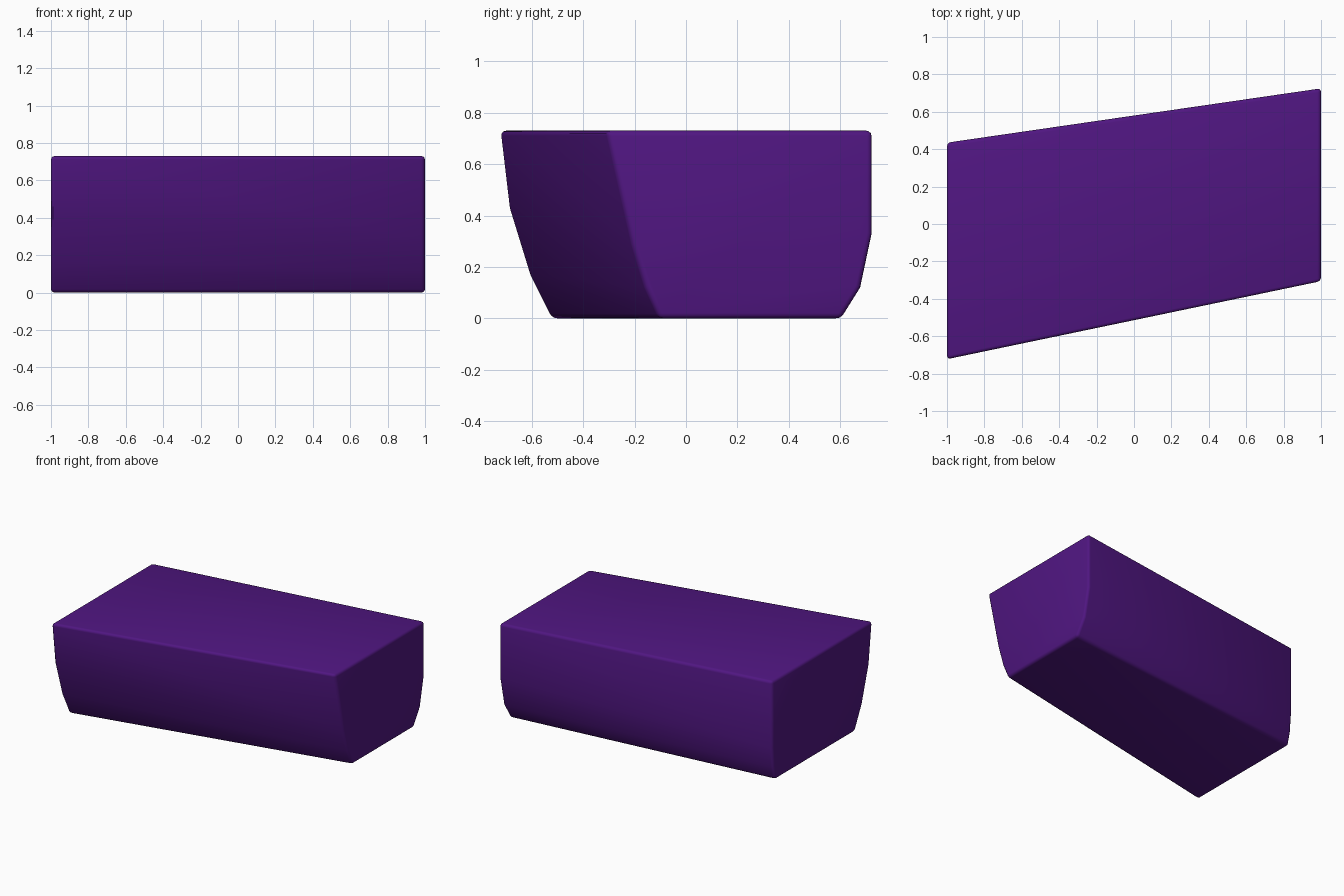
import bpy, bmesh, math

if "Cube" in bpy.data.objects:
    bpy.data.objects.remove(bpy.data.objects["Cube"])

# End profiles (y, z), running front top -> front bottom -> back bottom -> back top
left_end = [(-0.725, 0.73), (-0.69, 0.43), (-0.61, 0.17), (-0.525, 0.0),
            (0.395, 0.0), (0.42, 0.10), (0.432, 0.24), (0.435, 0.73)]
right_end = [(-0.31, 0.73), (-0.21, 0.285), (-0.16, 0.12), (-0.105, 0.0),
             (0.605, 0.0), (0.68, 0.12), (0.725, 0.33), (0.725, 0.73)]

# Skewed block lofted between the two ends
bm = bmesh.new()
a = [bm.verts.new((-1, y, z)) for y, z in left_end]
b = [bm.verts.new((1, y, z)) for y, z in right_end]
bm.faces.new(a)
bm.faces.new(b)
for i in range(len(a)):
    j = (i + 1) % len(a)
    bm.faces.new((a[i], a[j], b[j], b[i]))
bmesh.ops.recalc_face_normals(bm, faces=bm.faces)

# Soft rim on the sharp edges
sharp = [e for e in bm.edges if e.calc_face_angle() > math.radians(40)]
bmesh.ops.bevel(bm, geom=sharp, offset=0.02, segments=3, profile=0.5,
                affect='EDGES', clamp_overlap=True)
bmesh.ops.recalc_face_normals(bm, faces=bm.faces)
mesh = bpy.data.meshes.new("skewed_block")
bm.to_mesh(mesh)
bm.free()
block = bpy.data.objects.new("skewed_block", mesh)
bpy.context.collection.objects.link(block)

# Purple material
mat = bpy.data.materials.new("purple")
mat.diffuse_color = (0.08, 0.008, 0.22, 1)
mat.use_nodes = True
mat.node_tree.nodes["Principled BSDF"].inputs["Base Color"].default_value = mat.diffuse_color
mesh.materials.append(mat)

bpy.context.view_layer.objects.active = block
block.select_set(True)
bpy.ops.object.shade_smooth_by_angle(angle=math.radians(35))
